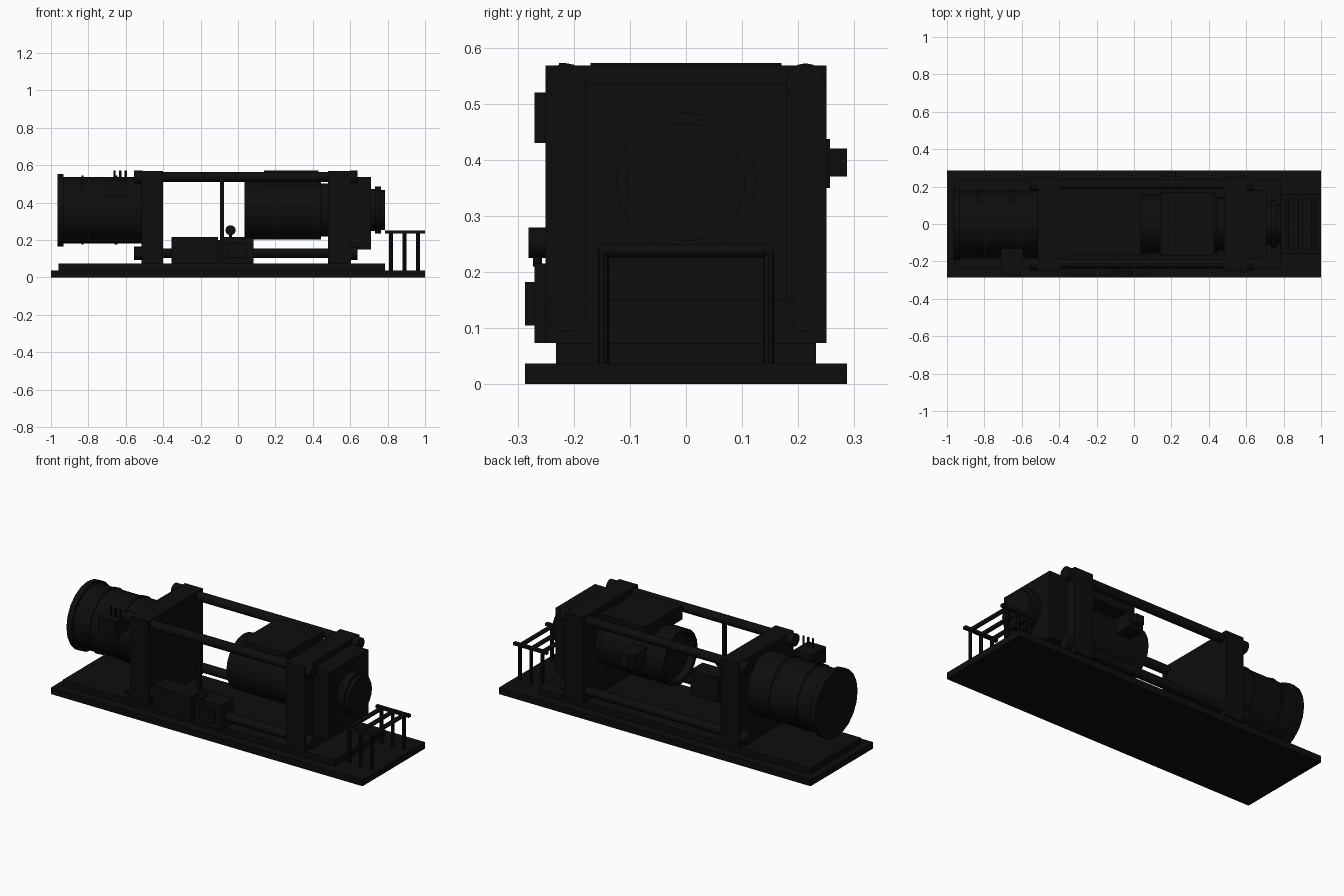
import bpy, bmesh, math
from mathutils import Matrix, Vector

if "Cube" in bpy.data.objects:
    bpy.data.objects.remove(bpy.data.objects["Cube"], do_unlink=True)

black = bpy.data.materials.new("near_black")
black.use_nodes = True
colour = (0.004, 0.004, 0.004, 1)
black.diffuse_color = colour
black.node_tree.nodes["Principled BSDF"].inputs["Base Color"].default_value = colour


def finish(name, bm, smooth=False):
    bmesh.ops.recalc_face_normals(bm, faces=bm.faces)
    mesh = bpy.data.meshes.new(name)
    bm.to_mesh(mesh)
    bm.free()
    mesh.materials.append(black)
    obj = bpy.data.objects.new(name, mesh)
    bpy.context.collection.objects.link(obj)
    if smooth:
        bpy.ops.object.select_all(action="DESELECT")
        bpy.context.view_layer.objects.active = obj
        obj.select_set(True)
        bpy.ops.object.shade_smooth_by_angle(angle=math.radians(35))
    return obj


def box(name, xs, ys, zs):
    """Box given by its extents on each axis."""
    bm = bmesh.new()
    bmesh.ops.create_cube(bm, size=1)
    for v in bm.verts:
        v.co = [(a + b) / 2 + c * (b - a) for (a, b), c in zip((xs, ys, zs), v.co)]
    return finish(name, bm)


def rod(name, start, end, radius, sides=16):
    """Cylinder between two points."""
    start, end = Vector(start), Vector(end)
    axis = end - start
    bm = bmesh.new()
    turn = axis.to_track_quat("Z", "Y").to_matrix().to_4x4()
    bmesh.ops.create_cone(bm, cap_ends=True, segments=sides, radius1=radius, radius2=radius,
                          depth=axis.length,
                          matrix=Matrix.Translation((start + end) / 2) @ turn)
    return finish(name, bm, True)


AXIS_Z = 0.36


def lathe(name, profile, sides=20):
    """Turn (x, radius) points around the machine axis."""
    bm = bmesh.new()
    verts = [bm.verts.new((x, 0, AXIS_Z + r)) for x, r in profile]
    edges = [bm.edges.new(pair) for pair in zip(verts, verts[1:])]
    bmesh.ops.spin(bm, geom=verts + edges, cent=(0, 0, AXIS_Z), axis=(1, 0, 0),
                   angle=math.tau, steps=sides, use_duplicate=False)
    bmesh.ops.remove_doubles(bm, verts=bm.verts, dist=0.0005)
    return finish(name, bm, True)


# Base plates
box("base_plate", (-1, 1), (-0.287, 0.287), (0, 0.037))
box("bed_plate", (-0.96, 0.785), (-0.232, 0.232), (0.037, 0.073))

# End frames, with the outer block on the delivery end
box("rear_frame", (-0.515, -0.4), (-0.25, 0.25), (0.073, 0.568))
box("front_frame", (0.482, 0.603), (-0.25, 0.25), (0.073, 0.568))
box("die_block", (0.603, 0.71), (-0.18, 0.18), (0.15, 0.537))

# Tie rods and their end nuts
for level, z in (("lower", 0.129), ("upper", 0.537)):
    for side, y in (("right", -0.213), ("left", 0.213)):
        rod(f"{level}_{side}_tie_rod", (-0.53, y, z), (0.62, y, z), 0.026)
        rod(f"{level}_{side}_rear_nut", (-0.555, y, z), (-0.51, y, z), 0.035)
        rod(f"{level}_{side}_front_nut", (0.6, y, z), (0.638, y, z), 0.035)

# Large drive cylinder with end flange and raised bands
lathe("drive_cylinder", [
    (-0.965, 0), (-0.965, 0.194), (-0.932, 0.194), (-0.932, 0.178),
    (-0.838, 0.178), (-0.838, 0.184), (-0.825, 0.184), (-0.825, 0.178),
    (-0.66, 0.178), (-0.66, 0.184), (-0.645, 0.184), (-0.645, 0.178),
    (-0.5, 0.178), (-0.5, 0)])

# Container barrel with a recessed mouth, and the outlet collar
lathe("barrel", [
    (0.07, 0), (0.07, 0.125), (0.035, 0.135), (0.035, 0.157),
    (0.445, 0.157), (0.445, 0.142), (0.5, 0.142), (0.5, 0)])
lathe("outlet_collar", [
    (0.7, 0), (0.7, 0.113), (0.732, 0.113), (0.732, 0.125),
    (0.764, 0.125), (0.764, 0.106), (0.785, 0.106), (0.785, 0)])
box("barrel_cover", (0.14, 0.43), (-0.17, 0.17), (0.49, 0.572))

# Connector on the far side of the barrel
box("connector_flange", (0.155, 0.245), (0.12, 0.257), (0.35, 0.437))
box("connector_plug", (0.175, 0.225), (0.25, 0.287), (0.37, 0.42))

# Terminal box and pins beside the drive cylinder
box("terminal_box", (-0.71, -0.595), (-0.27, -0.13), (0.43, 0.52))
for x in (-0.66, -0.63, -0.6):
    rod("terminal_pin", (x, -0.22, 0.51), (x, -0.22, 0.572), 0.006, 8)

# Valve cabinets, support post and control knob
box("large_cabinet", (-0.355, -0.108), (-0.27, -0.16), (0.073, 0.215))
box("cabinet_link", (-0.11, -0.088), (-0.255, -0.175), (0.073, 0.2))
box("small_cabinet", (-0.09, 0.083), (-0.27, -0.16), (0.073, 0.215))
box("cabinet_door", (-0.05, 0.045), (-0.287, -0.269), (0.105, 0.182))
box("support_post", (-0.096, -0.076), (-0.24, -0.22), (0.19, 0.525))
rod("knob_stem", (-0.04, -0.265, 0.21), (-0.04, -0.265, 0.25), 0.008, 8)
rod("control_knob", (-0.04, -0.281, 0.252), (-0.04, -0.25, 0.252), 0.027)

# Run-out table: side rails, posts and rollers
for y in (-0.147, 0.147):
    box("table_rail", (0.785, 1), (y - 0.01, y + 0.01), (0.234, 0.25))
    for x in (0.818, 0.89, 0.962):
        rod("table_post", (x, y, 0.03), (x, y, 0.24), 0.01, 8)
for x in (0.818, 0.89, 0.962):
    rod("table_roller", (x, -0.147, 0.238), (x, 0.147, 0.238), 0.012, 12)
